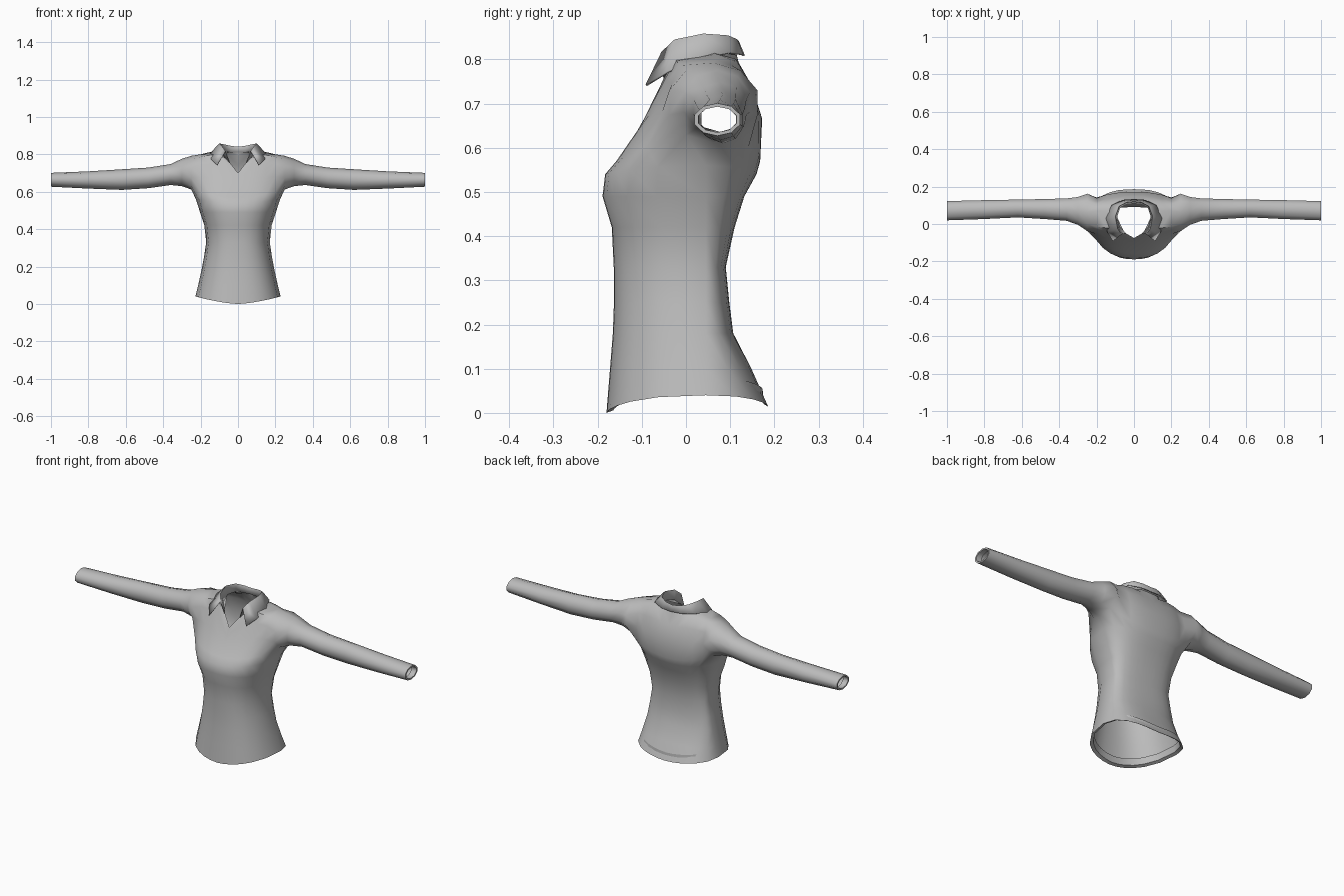
import bpy, bmesh, math

if "Cube" in bpy.data.objects:
    bpy.data.objects.remove(bpy.data.objects["Cube"])

GREY = bpy.data.materials.new("grey cloth")
GREY.diffuse_color = (0.5, 0.5, 0.5, 1)
GREY.use_nodes = True
GREY.node_tree.nodes["Principled BSDF"].inputs["Base Color"].default_value = GREY.diffuse_color


def interp(table, z):
    """Piecewise linear lookup in a list of (z, value)."""
    if z <= table[0][0]:
        return table[0][1]
    for (a, va), (b, vb) in zip(table, table[1:]):
        if z <= b:
            return va + (vb - va) * (z - a) / (b - a)
    return table[-1][1]


# Body outlines: height against front, back and half width
FRONT = [(0, -.18), (.1, -.172), (.2, -.164), (.3, -.162), (.42, -.168), (.49, -.189),
         (.54, -.183), (.6, -.132), (.7, -.075), (.76, -.05), (.82, -.015)]
BACK = [(.02, .186), (.1, .148), (.18, .107), (.25, .098), (.33, .09), (.42, .11),
        (.49, .132), (.55, .165), (.64, .178), (.7, .165), (.75, .145), (.8, .115)]
WIDTH = [(.04, .228), (.1, .213), (.18, .195), (.25, .182), (.33, .17), (.42, .18),
         (.49, .203), (.54, .225), (.6, .27)]
MID, FULL = .045, .27
XS = [0, .05, .1, .15, .2, .25]


def depth(frac, z, side):
    """y of the body surface at a fraction of its half width."""
    k = max(0, 1 - frac ** 2.4) ** (1 / 2.4)
    return MID + (interp(FRONT if side < 0 else BACK, z) - MID) * k


def finish(bm, name):
    bmesh.ops.remove_doubles(bm, verts=bm.verts, dist=1e-5)
    bmesh.ops.recalc_face_normals(bm, faces=bm.faces)
    me = bpy.data.meshes.new(name)
    bm.to_mesh(me)
    bm.free()
    me.materials.append(GREY)
    ob = bpy.data.objects.new(name, me)
    bpy.context.collection.objects.link(ob)
    m = ob.modifiers.new("mirror", 'MIRROR')
    m.use_clip = True
    m.merge_threshold = .0005
    bpy.ops.object.select_all(action='DESELECT')
    ob.select_set(True)
    bpy.context.view_layer.objects.active = ob
    bpy.ops.object.shade_smooth_by_angle(angle=math.radians(50))
    return ob


def bridge(bm, a, b, closed=False):
    n = len(a)
    for i in range(n if closed else n - 1):
        j = (i + 1) % n
        quad = list(dict.fromkeys([a[i], a[j], b[j], b[i]]))
        if len(quad) > 2:
            bm.faces.new(quad)


def ellipse(bm, x, yc, zc, ry, rz):
    """Ten point sleeve section: front low to top to back low, then underside."""
    angles = [math.radians(234 - 36 * i) for i in range(10)]
    return [bm.verts.new((x, yc + ry * math.cos(a), zc + rz * math.sin(a))) for a in angles]


bm = bmesh.new()

# Chest and shoulders: front and back columns at each x station
TOP = [.70, .765, .818, .812, .80]
fronts, backs = [], []
for i, x in enumerate(XS[:-1]):
    z0 = .57 + .05 * (x / .25) ** 2
    cols = []
    for side in (-1, 1):
        zt = TOP[i] if side < 0 or i > 1 else .81
        col = []
        for t in (0, .4, .72, .93, 1):
            z = z0 + (zt - z0) * t
            y = depth(x / FULL, z, side)
            if t == 1 and i > 1:
                y = .055 if i == 2 else .07
            col.append(bm.verts.new((x, y, z)))
        cols.append(col)
    if i > 1:
        bm.verts.remove(cols[1][4])
        cols[1][4] = cols[0][4]
    fronts.append(cols[0])
    backs.append(cols[1])

# Sleeve, armhole to cuff, ending in a turned-in edge
SLEEVE = [(.25, .062, .702, .105, .09), (.30, .07, .703, .078, .073), (.36, .077, .692, .063, .056),
          (.48, .08, .674, .056, .055), (.62, .083, .665, .05, .055), (.80, .077, .663, .053, .046),
          (1.0, .071, .664, .054, .037), (1.0, .071, .664, .045, .029), (.97, .071, .664, .044, .03)]
rings = [ellipse(bm, *s) for s in SLEEVE]
for a, b in zip(rings, rings[1:]):
    bridge(bm, a, b, True)
arm = rings[0]
fronts.append(arm[:5])
backs.append([arm[8], arm[7], arm[6], arm[5], arm[4]])
for cols in (fronts, backs):
    for a, b in zip(cols, cols[1:]):
        bridge(bm, a, b)

# Lower body: rings from the bust down to the turned-in hem
upper = [c[0] for c in fronts] + [arm[9]] + [c[0] for c in reversed(backs)]
spots = [(x / FULL, -1) for x in XS] + [(1, 1)] + [(x / FULL, 1) for x in reversed(XS)]
for z, inset in ((.54, 1), (.49, 1), (.42, 1), (.33, 1), (.25, 1), (.18, 1), (.1, 1),
                 (0, 1), (.006, .93), (.04, .91)):
    ring = []
    for frac, side in spots:
        w = interp(WIDTH, z if inset == 1 else 0) * inset
        y = MID + (depth(frac, z if inset == 1 else 0, side) - MID) * inset
        zz = z
        if z < .05:      # hem arches up at the sides
            zz += .04 * frac ** 1.5 if side < 0 else .014 + .026 * frac ** 1.5
        elif z > .5:     # rows rise towards the armpit
            zz += .02 * frac ** 2
        ring.append(bm.verts.new((w * frac, y, zz)))
    bridge(bm, upper, ring)
    upper = ring
finish(bm, "shirt_body")

# Collar: inner stand, fold ridge and pointed outer flap
STAND = [(.045, -.05, .755), (.08, -.015, .795), (.092, .04, .812), (.075, .09, .815),
         (.04, .108, .81), (0, .112, .81)]
RIDGE = [(.068, -.055, .815), (.088, -.025, .843), (.10, .04, .856), (.08, .095, .852),
         (.04, .116, .843), (0, .12, .838)]
FLAP = [(.112, -.09, .741), (.143, -.04, .772), (.15, .03, .802), (.118, .1, .815),
        (.06, .127, .811), (0, .131, .808)]
bm = bmesh.new()
rows = [[bm.verts.new(p) for p in r] for r in (STAND, RIDGE, FLAP)]
for a, b in zip(rows, rows[1:]):
    bridge(bm, a, b)
collar = finish(bm, "collar")
s = collar.modifiers.new("cloth thickness", 'SOLIDIFY')
s.thickness = .005
s.offset = 0
